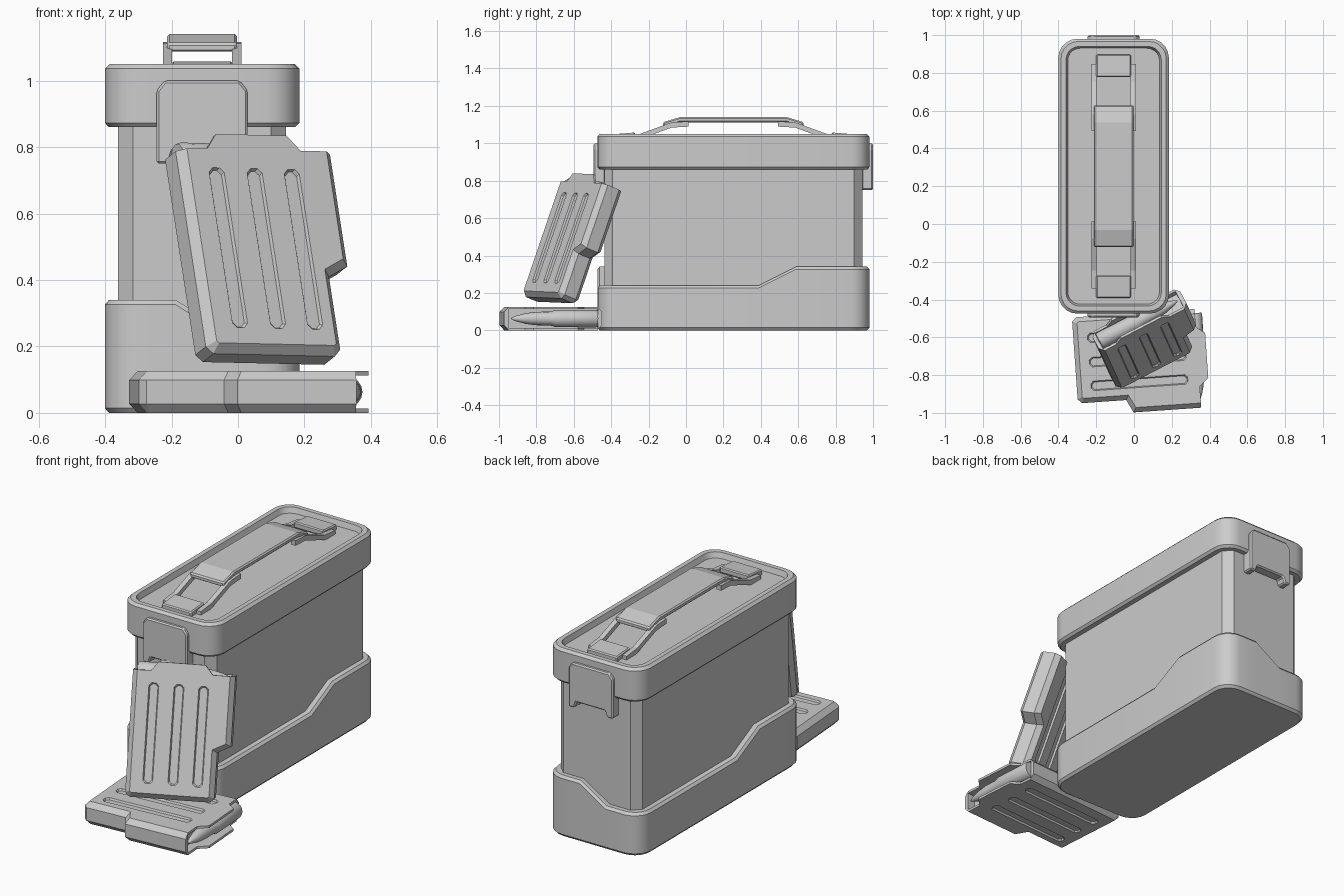
import bpy, bmesh, math
from mathutils import Matrix, Vector

if "Cube" in bpy.data.objects:
    bpy.data.objects.remove(bpy.data.objects["Cube"])

CX, CY = -0.108, 0.253          # centre of the box in plan
BOX = Matrix.Translation((CX, CY, 0))


def loft_into(bm, rings):
    """Skin a stack of equal-length point rings and cap both ends."""
    vs = [[bm.verts.new(p) for p in ring] for ring in rings]
    n = len(vs[0])
    for a, b in zip(vs, vs[1:]):
        for i in range(n):
            j = (i + 1) % n
            bm.faces.new((a[i], a[j], b[j], b[i]))
    bm.faces.new(vs[0][::-1])
    bm.faces.new(vs[-1])


def build(name, solids, matrix=Matrix(), smooth=False, bevel=0):
    bm = bmesh.new()
    for rings in solids:
        loft_into(bm, rings)
    bmesh.ops.recalc_face_normals(bm, faces=bm.faces)
    me = bpy.data.meshes.new(name)
    bm.to_mesh(me)
    bm.free()
    if smooth:
        me.shade_smooth()
        me.set_sharp_from_angle(angle=math.radians(32))
    ob = bpy.data.objects.new(name, me)
    bpy.context.collection.objects.link(ob)
    ob.matrix_world = matrix
    if bevel:
        m = ob.modifiers.new("bevel", 'BEVEL')
        m.width, m.segments, m.limit_method = bevel, 1, 'ANGLE'
    return ob


def outline(hx, hy, r, seg):
    """Rounded rectangle; third value is 1 where the base rim is raised."""
    def corner(sx, sy, start, t):
        return [(sx * (hx - r) + r * math.cos(start + math.pi / 2 * k / seg),
                 sy * (hy - r) + r * math.sin(start + math.pi / 2 * k / seg), t)
                for k in range(seg + 1)]
    q = math.pi / 2
    return ([(hx, .135, 0), (hx, .335, 1)] + corner(1, 1, 0, 1) +
            [(.08, hy, 1), (-.08, hy, 0)] + corner(-1, 1, q, 0) +
            [(-hx, -.135, 0), (-hx, -.335, 1)] + corner(-1, -1, 2 * q, 1) +
            [(-.08, -hy, 1), (.08, -hy, 0)] + corner(1, -1, 3 * q, 0))


def box_ring(hx, hy, r, seg, inset, z, rise=0):
    return [(x, y, z + rise * t)
            for x, y, t in outline(hx - inset, hy - inset, r - inset * .7, seg)]


def prism(pts, axis, lo, hi):
    """Extrude a 2D outline along x, y or z."""
    def put(p, d):
        q = list(p)
        q.insert(axis, d)
        return tuple(q)
    return [[put(p, d) for p in pts] for d in (lo, hi)]


def slab(path, thick, lo, hi):
    """Bent strip: y-z path with thickness, extruded across x."""
    return prism(path + [(y, z - thick) for y, z in reversed(path)], 0, lo, hi)


# box body
build("box_body", [[box_ring(.2525, .69, .045, 1, 0, z) for z in (.1, .95)]], BOX)

# stepped lower shell
build("box_base", [[box_ring(.2925, .7275, .1, 5, i, z, r) for i, z, r in
      ((.012, 0, 0), (0, .014, 0), (0, .226, .1), (.012, .24, .1),
       (.05, .24, .1), (.06, .12, 0))]], BOX, smooth=True)

# lid with recessed top
build("box_lid", [[box_ring(.2925, .7275, .1, 5, i, z) for i, z in
      ((.05, .9), (.045, .86), (.012, .86), (0, .873), (0, 1.036),
       (.014, 1.05), (.04, 1.05), (.05, 1.02))]], BOX, smooth=True)

# end latches
latch = [(-.137, .75), (-.1, .75), (-.088, .785), (.088, .785), (.1, .75),
         (.137, .75), (.137, .97), (.113, 1.0), (-.113, 1.0), (-.137, .97)]
for s, name in ((-1, "front_latch"), (1, "back_latch")):
    build(name, [prism(latch, 1, s * .685, s * .747)], BOX, bevel=.007)

# carrying handle: grip, side bars with cross bar, hinge tabs
grip = [(-.375, 1.113), (-.285, 1.14), (.285, 1.14), (.375, 1.113)]
build("handle_grip", [slab(grip, .028, -.105, .105)], BOX, bevel=.007)
for s, end in ((-1, "front"), (1, "back")):
    bar = [(s * y, z) for y, z in
           ((.24, 1.117), (.33, 1.112), (.50, 1.05), (.595, 1.04))]
    cross = [(s * .565, 1.04), (s * .595, 1.04)]
    build(end + "_handle_bars",
          [slab(bar, .028, -.118, -.09), slab(bar, .028, .09, .118),
           slab(cross, .028, -.09, .09)], BOX)
    tab = [(s * .525, 1.058), (s * .645, 1.048)]
    build(end + "_handle_tab", [slab(tab, .034, -.092, .092)], BOX, bevel=.006)

# magazine shell: u along length, v across, w thickness
ears = [(.65, .045), (.698, .085), (.698, .325), (.652, .36)]
outer = [(0, .022), (.022, 0), (.256, 0), (.291, -.068), (.65, -.068), *ears,
         (.65, .456), (.022, .456), (0, .434)]
inner = [(.025, .032), (.032, .025), (.27, .025), (.305, -.043), (.65, -.043), *ears,
         (.65, .431), (.032, .431), (.025, .424)]
shell = build("magazine_shell", [[[(u, v, w) for u, v in o] for o, w in
              ((inner, -.063), (outer, -.036), (outer, .036), (inner, .063))]])

# cutters: open top and three grooves on each side
cuts = [prism([(.6, -.045), (.8, -.045), (.8, .436), (.6, .436)], 2, -.05, .05)]
for v in (.087, .213, .342):
    for s in (-1, 1):
        rings = []
        for d, w in ((.006, .0535), (0, .064), (0, .08)):
            h, c = .026 - d, .014
            a, b = .075 + d, .59 - d
            rings.append([(u, y, s * w) for u, y in
                          ((a, v - h + c), (a + c, v - h), (b - c, v - h), (b, v - h + c),
                           (b, v + h - c), (b - c, v + h), (a + c, v + h), (a, v + h - c))])
        cuts.append(rings)
cutter = build("magazine_cutter", cuts)
cutter.hide_render = True
mod = shell.modifiers.new("cut", 'BOOLEAN')
mod.operation, mod.solver, mod.object = 'DIFFERENCE', 'EXACT', cutter
dg = bpy.context.evaluated_depsgraph_get()
mag_mesh = bpy.data.meshes.new_from_object(shell.evaluated_get(dg))
bpy.data.objects.remove(shell)
bpy.data.objects.remove(cutter)

# top cartridge profile: position along v and radius
round_profile = [(.434, .043), (.425, .047), (.21, .046), (.18, .037), (.11, .036),
                 (.05, .029), (0, .016), (-.025, .006), (-.03, .002)]
cartridge = [[(.642 + r * math.cos(a), v, r * math.sin(a))
              for a in (2 * math.pi * k / 16 for k in range(16))]
             for v, r in round_profile]


def frame(u, v, origin):
    u = Vector(u).normalized()
    v = Vector(v)
    v = (v - u * v.dot(u)).normalized()
    m = Matrix((u, v, u.cross(v))).transposed().to_4x4()
    m.translation = origin
    return m


# one magazine lying flat, one leaning on the box
for name, m in (("flat", frame((.998, .07, 0), (-.07, .998, 0), (-.297, -.95, .063))),
                ("leaning", frame((-.145, .319, .937), (-.885, -.46, .02),
                                  (.295, -.626, .157)))):
    ob = bpy.data.objects.new(name + "_magazine", mag_mesh)
    bpy.context.collection.objects.link(ob)
    ob.matrix_world = m
    build(name + "_cartridge", [cartridge], m, smooth=True)
